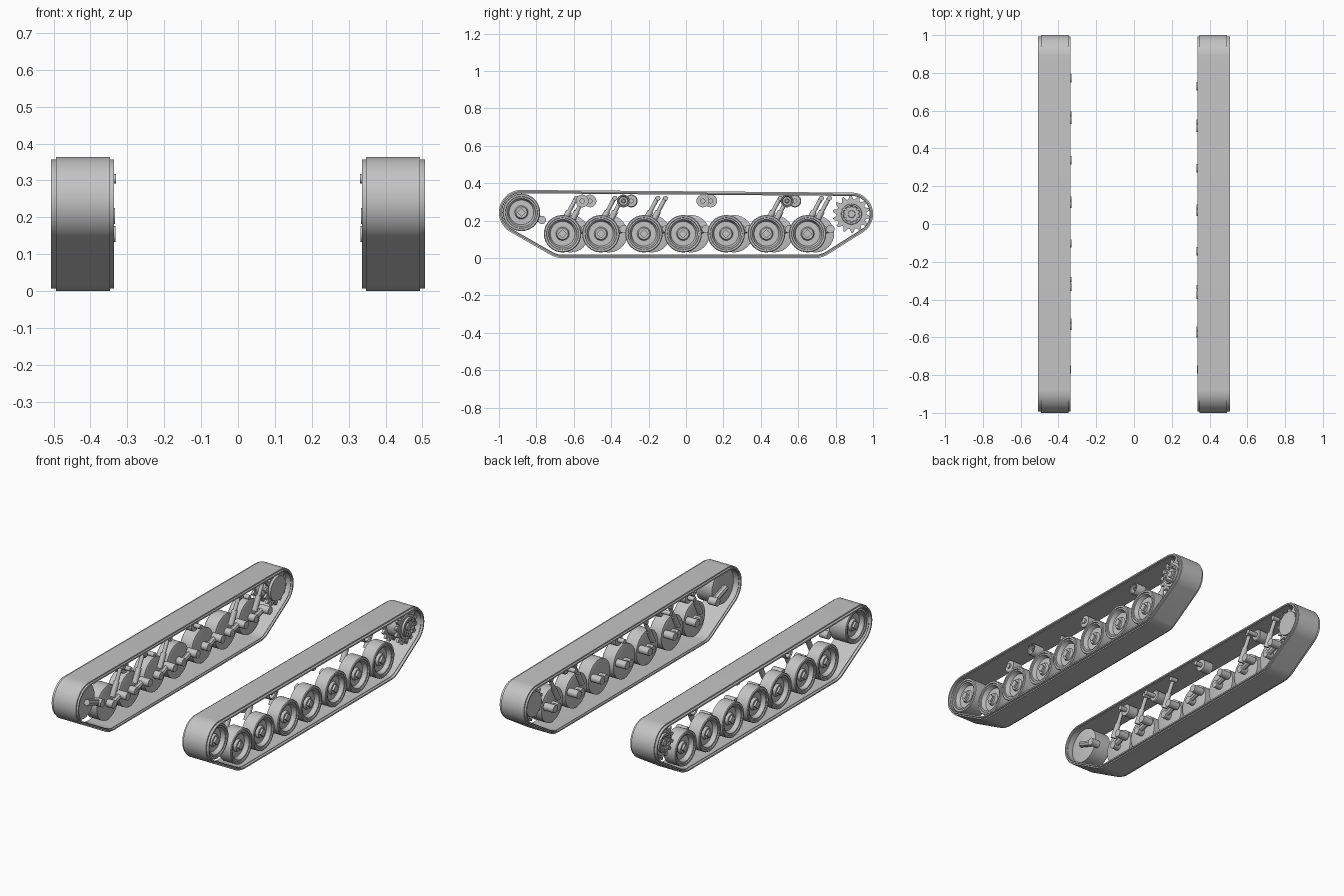
import bpy, bmesh, math
from mathutils import Vector, Matrix

cube = bpy.data.objects.get("Cube")
if cube:
    bpy.data.objects.remove(cube)

steel = bpy.data.materials.new("plain grey")
steel.use_nodes = True
GREY = (0.55, 0.55, 0.55, 1)
steel.diffuse_color = GREY
steel.node_tree.nodes["Principled BSDF"].inputs["Base Color"].default_value = GREY
parts = []


def finish(name, bm):
    bmesh.ops.remove_doubles(bm, verts=bm.verts, dist=1e-5)
    bmesh.ops.recalc_face_normals(bm, faces=bm.faces)
    mesh = bpy.data.meshes.new(name)
    bm.to_mesh(mesh)
    bm.free()
    mesh.materials.append(steel)
    ob = bpy.data.objects.new(name, mesh)
    bpy.context.collection.objects.link(ob)
    parts.append(ob)


def lathe(name, side, y, z, profile, n=32):
    """Revolve (x, radius) points around a crosswise axle."""
    bm = bmesh.new()
    rings = []
    for x, r in profile:
        r = max(r, 1e-7)
        rings.append([bm.verts.new((side * x, y + r * math.cos(math.tau * k / n),
                                    z + r * math.sin(math.tau * k / n))) for k in range(n)])
    for a, b in zip(rings, rings[1:]):
        for k in range(n):
            j = (k + 1) % n
            bm.faces.new((a[k], a[j], b[j], b[k]))
    finish(name, bm)


def drum(name, side, y, z, x0, x1, r, n=24):
    lathe(name, side, y, z, [(x0, 0), (x0, r), (x1, r), (x1, 0)], n)


def rod(name, p, q, r, n=12):
    p, q = Vector(p), Vector(q)
    rot = (q - p).to_track_quat('Z', 'Y').to_matrix().to_4x4()
    bm = bmesh.new()
    bmesh.ops.create_cone(bm, cap_ends=True, segments=n, radius1=r, radius2=r,
                          depth=(q - p).length, matrix=Matrix.Translation((p + q) / 2) @ rot)
    finish(name, bm)


# Circles (y, z, radius) that the track is wrapped around
WRAP = [(-0.88, 0.244, 0.12), (0.885, 0.235, 0.115), (-0.66, 0.13, 0.13), (0.69, 0.13, 0.13)]


def belt_loop(inset, n=128):
    pts = []
    for k in range(n):
        c, s = math.cos(math.tau * k / n), math.sin(math.tau * k / n)
        y, z, r = max(WRAP, key=lambda w: w[0] * c + w[1] * s + w[2])
        pts.append((y + (r - inset) * c, z + (r - inset) * s))
    return pts


def band(name, side, x0, x1, outer, inner):
    bm = bmesh.new()
    rows = [[bm.verts.new((side * x, y, z)) for y, z in belt_loop(i)]
            for x, i in ((x0, outer), (x1, outer), (x1, inner), (x0, inner))]
    for a, b in zip(rows, rows[1:] + rows[:1]):
        for k in range(len(a)):
            j = (k + 1) % len(a)
            bm.faces.new((a[k], a[j], b[j], b[k]))
    finish(name, bm)


def dished_wheel(name, side, y, z, r, x0, x1):
    """Rubber-rimmed wheel with a recessed outer dish and a square hub cap."""
    lathe(name, side, y, z, [
        (x0, 0), (x0, r * 0.86), (x0 + 0.004, r), (x1 - 0.004, r), (x1, r * 0.96),
        (x1, r * 0.86), (x1 - 0.006, r * 0.84), (x1 - 0.006, r * 0.76),
        (x1 - 0.03, r * 0.66), (x1 - 0.03, r * 0.36), (x1 - 0.016, r * 0.3), (x1 - 0.016, 0)])
    drum(name + "_hub_cap", side, y, z, x1 - 0.02, x1 - 0.004, r * 0.24, 4)


def gear(name, side, y, z, x0, x1, root, tip, teeth):
    bm = bmesh.new()
    n = teeth * 4
    radii = (root, root, tip, tip * 0.97)
    rows = [[bm.verts.new((side * x, y + radii[k % 4] * math.cos(math.tau * k / n),
                           z + radii[k % 4] * math.sin(math.tau * k / n))) for k in range(n)]
            for x in (x0, x1)]
    for row in rows:
        bm.faces.new(row)
    for k in range(n):
        j = (k + 1) % n
        bm.faces.new((rows[0][k], rows[0][j], rows[1][j], rows[1][k]))
    finish(name, bm)


ROAD_Y = (-0.66, -0.455, -0.225, -0.015, 0.215, 0.43, 0.65)
ROLLER_Y = (-0.555, -0.335, 0.09, 0.54)
SHOCKED = (0, 1, 2, 5, 6)

for side, word, shift in ((1, "left", 0.0), (-1, "right", 0.042)):
    # Track: wide link band with slightly lower pin ends along both edges
    band(word + "_track", side, 0.347, 0.493, 0.0, 0.018)
    band(word + "_track_pin_ends", side, 0.336, 0.507, 0.007, 0.015)

    # Road wheels with trailing arms and dampers
    for i, wy in enumerate(ROAD_Y):
        y, z, tag = wy + shift, 0.13, f"_{i + 1}"
        dished_wheel(word + "_road_wheel" + tag, side, y, z, 0.1, 0.405, 0.487)
        drum(word + "_wheel_axle" + tag, side, y, z, 0.365, 0.41, 0.022)
        rod(word + "_swing_arm" + tag, (side * 0.38, y, z),
            (side * 0.38, y + 0.08, z + 0.025), 0.016, 8)
        drum(word + "_arm_pivot" + tag, side, y + 0.08, z + 0.025, 0.332, 0.396, 0.022)
        if i in SHOCKED:
            low, mid, top = [(side * 0.375, y + dy, zz) for dy, zz in
                             ((-0.005, 0.175), (0.035, 0.25), (0.075, 0.325))]
            rod(word + "_damper_body" + tag, low, mid, 0.016)
            rod(word + "_damper_rod" + tag, mid, top, 0.011)
            drum(word + "_damper_mount" + tag, side, top[1], top[2] - 0.005, 0.355, 0.395, 0.013)

    # Return rollers, alternately plain and dished
    for i, ry in enumerate(ROLLER_Y):
        y, z, tag = ry + shift, 0.305, f"_{i + 1}"
        if i % 2:
            dished_wheel(word + "_return_roller" + tag, side, y, z, 0.034, 0.39, 0.46)
        else:
            drum(word + "_return_roller" + tag, side, y, z, 0.37, 0.43, 0.034)
            drum(word + "_roller_cap" + tag, side, y, z, 0.43, 0.44, 0.014)
        drum(word + "_roller_axle" + tag, side, y, z, 0.331, 0.4, 0.013)

    # Front idler on its crank
    iy, iz = WRAP[0][:2]
    dished_wheel(word + "_idler", side, iy, iz, 0.1, 0.375, 0.487)
    rod(word + "_idler_crank", (side * 0.36, iy, iz), (side * 0.36, iy + 0.11, iz - 0.04), 0.018, 8)
    drum(word + "_idler_pivot", side, iy + 0.11, iz - 0.04, 0.333, 0.385, 0.022)

    # Rear drive sprocket: two toothed rings on a drum, bolted hub
    sy, sz = WRAP[1][:2]
    drum(word + "_sprocket_drum", side, sy, sz, 0.36, 0.475, 0.07, 32)
    for x, place in ((0.375, "inner"), (0.455, "outer")):
        gear(f"{word}_sprocket_{place}_ring", side, sy, sz, x, x + 0.014, 0.08, 0.102, 14)
    lathe(word + "_sprocket_hub", side, sy, sz, [
        (0.47, 0.056), (0.487, 0.054), (0.487, 0.046), (0.478, 0.042), (0.478, 0.02),
        (0.486, 0.018), (0.486, 0)])
    for k in range(10):
        a = math.tau * k / 10
        drum(f"{word}_sprocket_bolt_{k + 1}", side, sy + 0.04 * math.cos(a),
             sz + 0.04 * math.sin(a), 0.474, 0.488, 0.007, 6)

# Smooth the round surfaces and keep the edges crisp
bpy.ops.object.select_all(action='DESELECT')
for ob in parts:
    ob.select_set(True)
bpy.context.view_layer.objects.active = parts[0]
bpy.ops.object.shade_smooth_by_angle(angle=math.radians(32))
